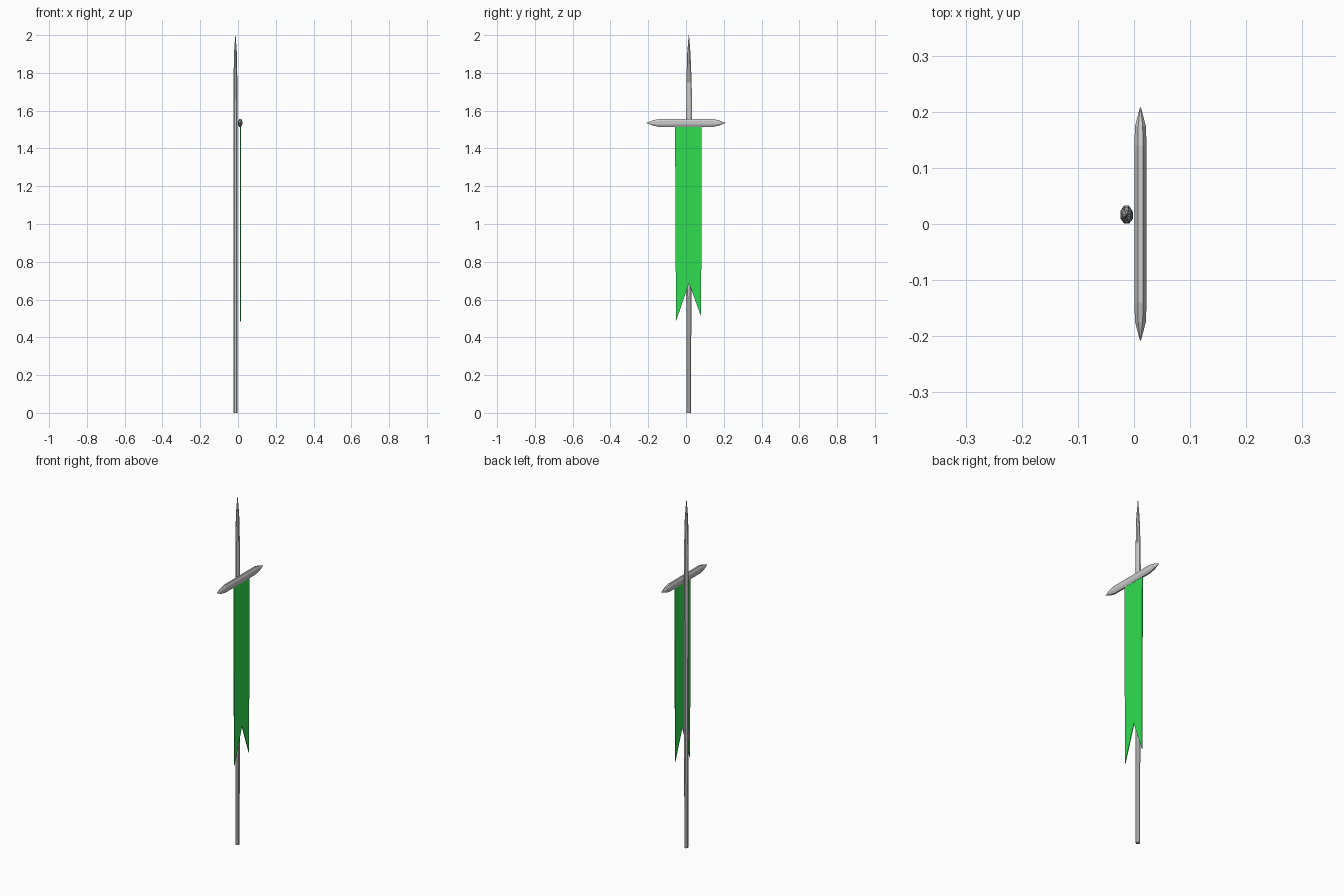
import bpy, bmesh, math

if "Cube" in bpy.data.objects:
    bpy.data.objects.remove(bpy.data.objects["Cube"])

SIDES = 8


def make_object(name, bm):
    bmesh.ops.recalc_face_normals(bm, faces=bm.faces[:])
    mesh = bpy.data.meshes.new(name)
    bm.to_mesh(mesh)
    bm.free()
    obj = bpy.data.objects.new(name, mesh)
    bpy.context.collection.objects.link(obj)
    return obj


def loft(name, rings, place):
    """Skin octagonal rings (along, centre_a, centre_b, radius_a, radius_b)."""
    bm = bmesh.new()
    loops = []
    for t, ca, cb, ra, rb in rings:
        loop = []
        for i in range(SIDES):
            ang = math.tau * (i + 0.5) / SIDES
            a = ca + ra * math.cos(ang) / math.cos(math.pi / SIDES)
            b = cb + rb * math.sin(ang) / math.cos(math.pi / SIDES)
            loop.append(bm.verts.new(place(t, a, b)))
        loops.append(loop)
    for low, high in zip(loops, loops[1:]):
        for i in range(SIDES):
            j = (i + 1) % SIDES
            bm.faces.new((low[i], low[j], high[j], high[i]))
    bm.faces.new(loops[0])
    bm.faces.new(loops[-1])
    return make_object(name, bm)


# Slightly uneven wooden pole with a sharpened top
loft("pole", [
    (0.00, -0.0135, 0.015, 0.0105, 0.012),
    (0.25, -0.0135, 0.015, 0.0105, 0.012),
    (0.65, -0.0130, 0.015, 0.0110, 0.014),
    (1.10, -0.0130, 0.016, 0.0105, 0.015),
    (1.55, -0.0135, 0.017, 0.0105, 0.016),
    (1.75, -0.0135, 0.016, 0.0100, 0.014),
    (1.90, -0.0135, 0.015, 0.0080, 0.009),
    (2.00, -0.0135, 0.015, 0.0008, 0.001),
], lambda t, a, b: (a, b, t))

# Crossbar pointed at both ends, hung in front of the pole
half = [(0.14, 0.011, 0.022), (0.175, 0.0095, 0.014), (0.208, 0.0008, 0.001)]
bar = [(-y, 0.0115, 1.535, rx, rz) for y, rx, rz in reversed(half)]
bar += [(y, 0.0115, 1.535, rx, rz) for y, rx, rz in half]
loft("crossbar", bar, lambda t, a, b: (a, t, b))

# Swallow-tailed cloth banner
outline = [(-0.058, 1.53), (-0.053, 0.485), (0.016, 0.686), (0.080, 0.51), (0.083, 1.53)]
bm = bmesh.new()
face = bm.faces.new([bm.verts.new((0.011, y, z)) for y, z in outline])
ext = bmesh.ops.extrude_face_region(bm, geom=[face], use_keep_orig=True)
moved = [v for v in ext["geom"] if isinstance(v, bmesh.types.BMVert)]
bmesh.ops.translate(bm, verts=moved, vec=(0.004, 0, 0))
banner = make_object("banner", bm)
green = bpy.data.materials.new("green_cloth")
green.diffuse_color = (0.03, 0.73, 0.08, 1)
green.use_nodes = True
green.node_tree.nodes["Principled BSDF"].inputs["Base Color"].default_value = green.diffuse_color
banner.data.materials.append(green)
